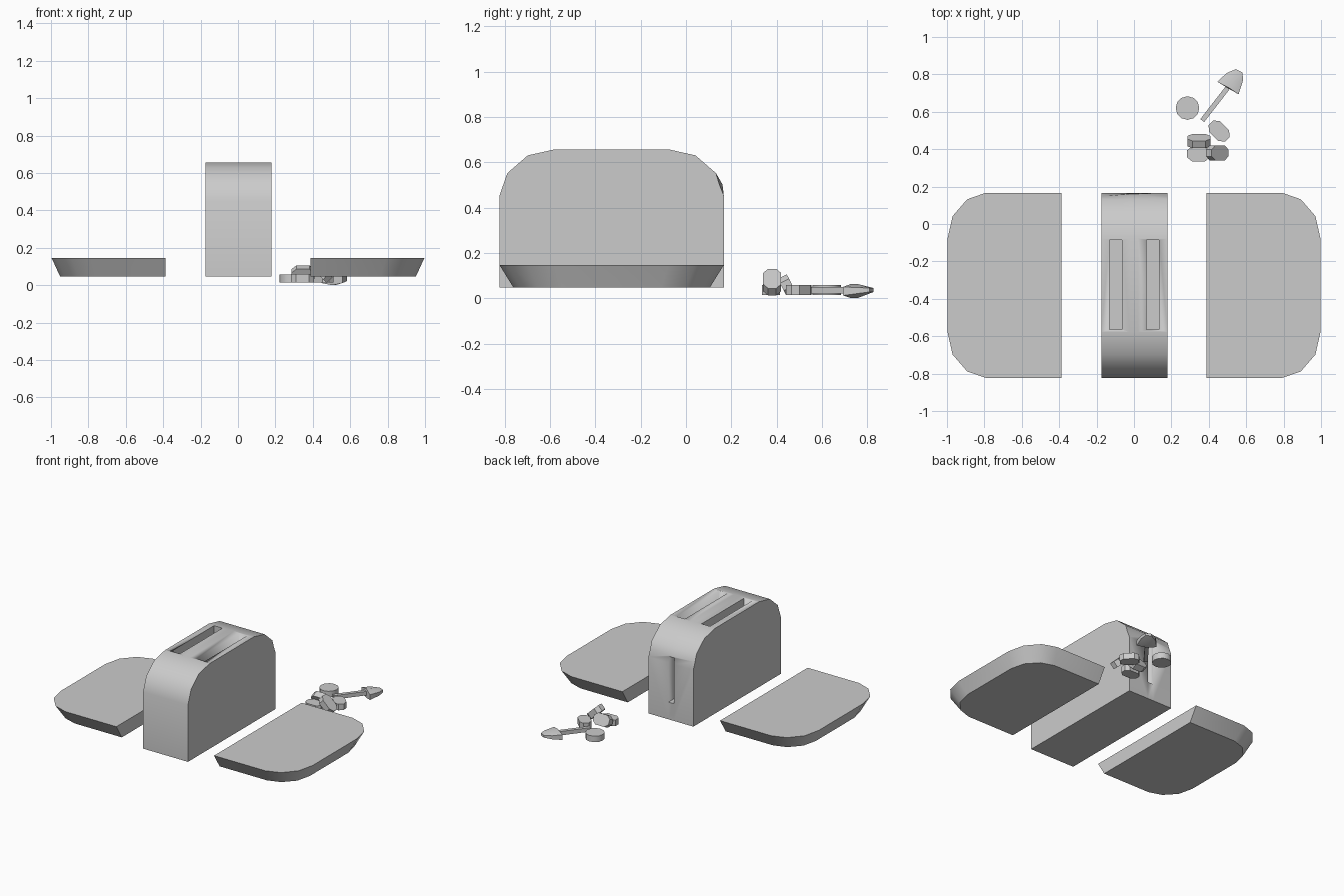
import bpy, bmesh
from math import radians, cos, sin, pi
from mathutils import Vector, Matrix

if "Cube" in bpy.data.objects:
    bpy.data.objects.remove(bpy.data.objects["Cube"])


def make(name, bm, angle=40):
    bmesh.ops.recalc_face_normals(bm, faces=bm.faces[:])
    me = bpy.data.meshes.new(name)
    bm.to_mesh(me)
    bm.free()
    ob = bpy.data.objects.new(name, me)
    bpy.context.collection.objects.link(ob)
    bpy.ops.object.select_all(action='DESELECT')
    ob.select_set(True)
    bpy.context.view_layer.objects.active = ob
    bpy.ops.object.shade_smooth_by_angle(angle=radians(angle))
    return ob


def loft(name, rings, matrix=None, angle=40):
    """Closed solid through rings with equal point counts."""
    bm = bmesh.new()
    vs = [[bm.verts.new(p) for p in ring] for ring in rings]
    n = len(vs[0])
    for a, b in zip(vs, vs[1:]):
        for i in range(n):
            j = (i + 1) % n
            bm.faces.new((a[i], a[j], b[j], b[i]))
    bm.faces.new(vs[0])
    bm.faces.new(vs[-1])
    if matrix:
        bm.transform(matrix)
    return make(name, bm, angle)


def box_cut(target, lo, hi):
    bm = bmesh.new()
    lo, hi = Vector(lo), Vector(hi)
    bmesh.ops.create_cube(bm, size=1, matrix=Matrix.Translation((lo + hi) / 2)
                          @ Matrix.Diagonal((*(hi - lo), 1)))
    cutter = make("cutter", bm)
    cutter.hide_render = True
    mod = target.modifiers.new("cut", 'BOOLEAN')
    mod.operation, mod.object = 'DIFFERENCE', cutter
    mod.solver = 'EXACT'
    bpy.context.view_layer.objects.active = target
    while target.modifiers[0] != mod:
        bpy.ops.object.modifier_move_up(modifier=mod.name)
    bpy.ops.object.modifier_apply(modifier=mod.name)
    bpy.data.objects.remove(cutter)


# Rounded arch outline shared by the body and the side panels: (along y, height)
YC = -0.328
half = [(0.495, 0), (0.495, 0.405), (0.46, 0.505), (0.37, 0.583), (0.25, 0.61)]
arch = half + [(-y, h) for y, h in reversed(half)]

# Toaster body, back wall bulging slightly around the lever slot
rings = []
for x, bulge in [(-0.175, 0.147), (-0.022, 0.161), (0.022, 0.161), (0.18, 0.147)]:
    ring = [(x, YC + y, 0.047 + h) for y, h in arch]
    ring.insert(2, (x, bulge, 0.502))
    rings.append(ring)
body = loft("toaster_body", rings)
for x in (-0.13, 0.068):
    box_cut(body, (x, -0.565, 0.25), (x + 0.066, -0.085, 0.8))
box_cut(body, (-0.022, 0.1, 0.17), (0.022, 0.25, 0.495))

# Side panels lying flat, tapered downwards
for side, s in (("left", -1), ("right", 1)):
    top = [(s * (0.387 + h), YC + y, 0.147) for y, h in arch]
    low = [(s * (0.387 + h * 0.925), YC + y * 0.875, 0.047) for y, h in arch]
    loft(side + "_panel", [low, top])

# Loose buttons: elongated octagons
octagon = [(0.062, 0.018), (0.035, 0.04), (-0.035, 0.04), (-0.062, 0.018),
           (-0.062, -0.018), (-0.035, -0.04), (0.035, -0.04), (0.062, -0.018)]
buttons = [((0.455, 0.497, 0.037), -45, 'Z'), ((0.345, 0.375, 0.037), 0, 'Z'),
           ((0.445, 0.38, 0.071), 44, 'Y'), ((0.347, 0.443, 0.06), -63, 'X')]
for i, (loc, ang, axis) in enumerate(buttons):
    m = Matrix.Translation(loc) @ Matrix.Rotation(radians(ang), 4, axis)
    loft(f"button_{i + 1}", [[(x, y, z) for x, y in octagon] for z in (-0.022, 0.022)], m, 30)

# Round dial
loft("dial", [[(0.286 + 0.063 * cos(i * pi / 6), 0.62 + 0.063 * sin(i * pi / 6), z)
               for i in range(12)] for z in (0.015, 0.058)])

# Lever stem
a, b = Vector((0.365, 0.553)), Vector((0.51, 0.74))
side = Vector((0.79, -0.61)) * 0.013
quad = [a - side, a + side, b + side, b - side]
loft("lever_stem", [[(p.x, p.y, z) for p in quad] for z in (0.022, 0.05)])

# Lever head: fan thick at the base middle, thin at the rim
bm = bmesh.new()
head = [(0.446, 0.76, 0.012, 0.05), (0.559, 0.693, 0.012, 0.05), (0.505, 0.73, 0, 0.064),
        (0.525, 0.76, 0.002, 0.062), (0.582, 0.765, 0.022, 0.047), (0.581, 0.81, 0.028, 0.045),
        (0.545, 0.828, 0.028, 0.045), (0.495, 0.807, 0.022, 0.047)]
for x, y, z0, z1 in head:
    bm.verts.new((x, y, z0))
    bm.verts.new((x, y, z1))
res = bmesh.ops.convex_hull(bm, input=bm.verts[:])
make("lever_head", bm, 30)
